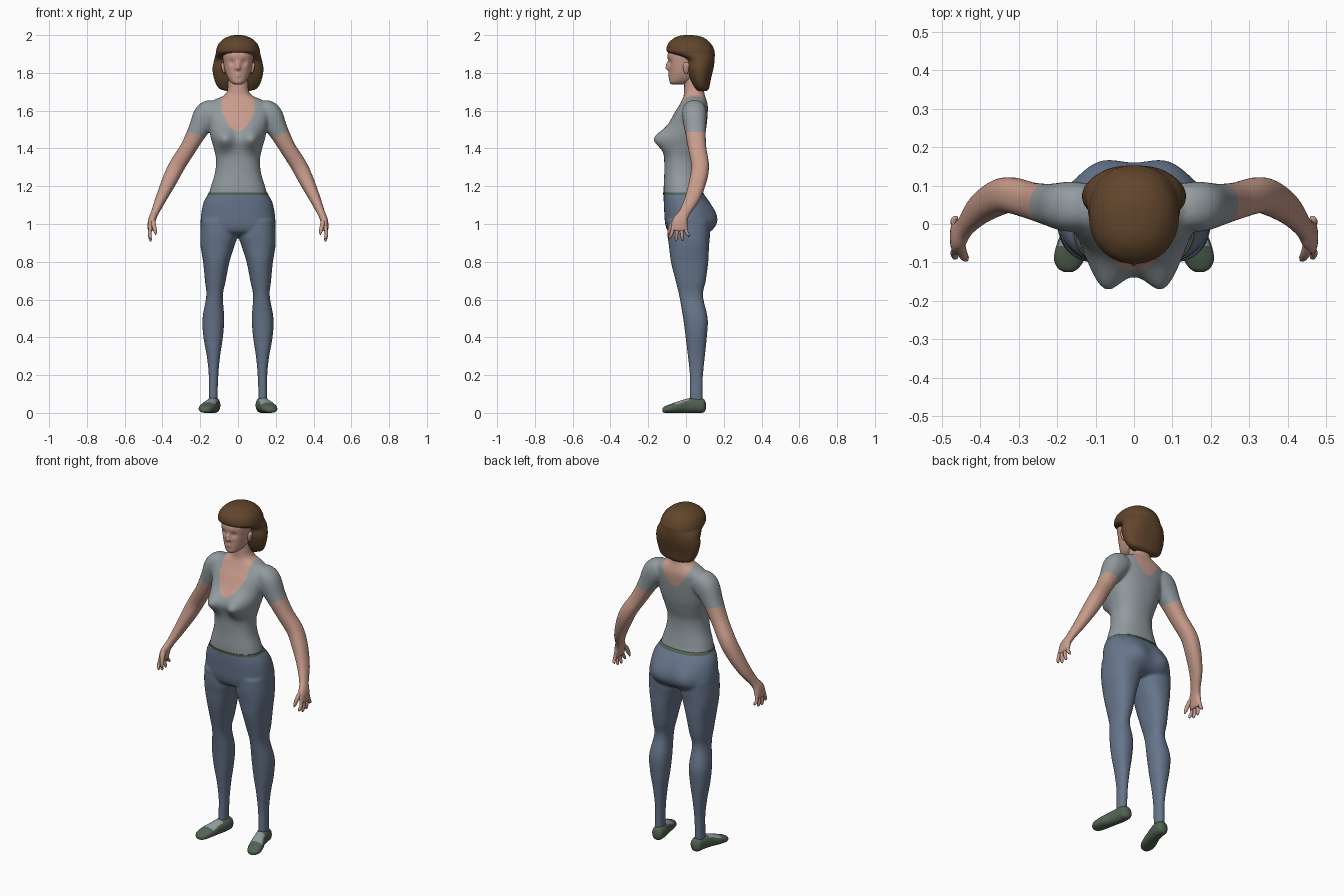
import bpy, bmesh
from math import cos, sin, pi, exp, copysign
from mathutils import Vector

cube = bpy.data.objects.get("Cube")
if cube:
    bpy.data.objects.remove(cube)


def material(name, r, g, b):
    m = bpy.data.materials.new(name)
    m.use_nodes = True
    m.diffuse_color = (r, g, b, 1)
    m.node_tree.nodes["Principled BSDF"].inputs["Base Color"].default_value = (r, g, b, 1)
    return m


SKIN = material("skin", .58, .33, .26)
SHIRT = material("grey_shirt", .29, .33, .35)
DENIM = material("blue_denim", .135, .18, .26)
HAIR = material("brown_hair", .12, .06, .025)
SHOE = material("green_shoe", .085, .125, .085)


def spline(a, b, c, d, t):
    return .5 * (2 * b + (c - a) * t + (2 * a - 5 * b + 4 * c - d) * t * t
                 + (3 * b - a - 3 * c + d) * t ** 3)


def loft(bm, rings, axis=None, side=1, seg=40, sub=6, power=2.3):
    """Skin smooth cross-sections (x, y, z, half width, half depth)."""
    pts = [rings[0], *rings, rings[-1]]
    dense = []
    for i in range(len(rings) - 1):
        for k in range(sub):
            dense.append([spline(*v, k / sub) for v in zip(*pts[i:i + 4])])
    dense.append(rings[-1])
    mids = [Vector(r[:3]) for r in dense]
    loops = []
    for i, r in enumerate(dense):
        t = Vector(axis) if axis else mids[min(i + 1, len(mids) - 1)] - mids[max(i - 1, 0)]
        t.normalize()
        ref = Vector((0, 0, 1)) if abs(t.y) > .8 else Vector((0, 1, 0))
        v = (ref - t * ref.dot(t)).normalized()
        u = v.cross(t)
        loop = []
        for k in range(seg):
            a = 2 * pi * (k + .5) / seg
            cu, cv = (copysign(abs(f) ** (2 / power), f) for f in (cos(a), sin(a)))
            p = mids[i] + u * cu * max(r[3], .001) + v * cv * max(r[4], .001)
            loop.append(bm.verts.new((p.x * side, p.y, max(p.z, 0))))
        loops.append(loop)
    for a, b in zip(loops, loops[1:]):
        for k in range(seg):
            n = (k + 1) % seg
            bm.faces.new((a[k], a[n], b[n], b[k]))
    bm.faces.new(loops[0][::-1])
    bm.faces.new(loops[-1])


def boxed(rows):
    """Rows of z and x, y limits turned into level cross-sections."""
    return [((a + b) / 2, (c + d) / 2, z, (b - a) / 2, (d - c) / 2) for z, a, b, c, d in rows]


def level(rows):
    return boxed([(z, -w, w, front, back) for z, w, front, back in rows])


def swell(bm, centre, push, radius, mirror=True):
    """Push the surface softly along y around a point, on both sides."""
    x, y, z = centre
    for s in ((1, -1) if mirror else (1,)):
        mid = Vector((x * s, y, z))
        moves = [(v, exp(-(v.co - mid).length_squared / radius ** 2)) for v in bm.verts]
        for v, w in moves:
            v.co.y += push * w


def finish(bm, name, mats, rule=None, fuse=False):
    bmesh.ops.recalc_face_normals(bm, faces=bm.faces[:])
    me = bpy.data.meshes.new(name)
    bm.to_mesh(me)
    bm.free()
    ob = bpy.data.objects.new(name, me)
    bpy.context.collection.objects.link(ob)
    if fuse:
        remesh = ob.modifiers.new("fuse", 'REMESH')
        remesh.mode = 'VOXEL'
        remesh.voxel_size = .007
        relax = ob.modifiers.new("relax", 'SMOOTH')
        relax.factor, relax.iterations = .5, 6
        bpy.context.view_layer.update()
        graph = bpy.context.evaluated_depsgraph_get()
        me = bpy.data.meshes.new_from_object(ob.evaluated_get(graph))
        ob.modifiers.clear()
        ob.data = me
        me.name = name
    me.materials.clear()
    for m in mats:
        me.materials.append(m)
    for p in me.polygons:
        p.material_index = rule(p.center, p.normal) if rule else 0
    me.shade_smooth()
    me.set_sharp_from_angle(angle=1.1)
    return ob


UP = (0, 0, 1)
SIDES = (("left", 1), ("right", -1))

# Torso, neck and arms fused into one skin
bm = bmesh.new()
loft(bm, level([
    (1.152, .155, -.118, .09), (1.2, .143, -.118, .08), (1.27, .122, -.115, .07),
    (1.34, .116, -.115, .07), (1.4, .128, -.115, .085), (1.46, .145, -.113, .1),
    (1.53, .158, -.09, .11), (1.59, .17, -.06, .115), (1.63, .16, -.035, .115),
    (1.66, .12, -.02, .107), (1.68, .075, -.012, .1), (1.71, .056, -.01, .095),
    (1.78, .052, -.01, .09)]), UP, seg=64)
swell(bm, (.077, -.11, 1.45), -.068, .058)
arm = [(.12, .045, 1.6, .06, .06), (.165, .045, 1.575, .07, .065),
       (.215, .05, 1.49, .052, .055), (.265, .06, 1.4, .043, .048),
       (.322, .075, 1.31, .043, .047), (.36, .065, 1.235, .04, .046),
       (.405, .035, 1.14, .03, .04), (.44, -.008, 1.06, .021, .03),
       (.456, -.03, 1.02, .02, .04), (.462, -.035, .985, .017, .044),
       (.464, -.036, .96, .013, .04)]
for _, s in SIDES:
    loft(bm, arm, side=s)


def shirt_rule(c, n):
    x = abs(c.x)
    if x > .155 and c.z < 1.4 + x / 3:        # below the sleeve
        return 1
    if c.z > 1.68 and x < .09:                # neck
        return 1
    depth = (c.z - (1.49 if c.y < .03 else 1.555)) / .1
    return int(depth > 0 and x < .085 * min(1, depth) ** .5)


finish(bm, "shirt_and_arms", [SHIRT, SKIN], shirt_rule, fuse=True)

# Fingers and thumbs
for label, s in SIDES:
    bm = bmesh.new()
    for i, tip in enumerate((.922, .908, .912, .932)):
        y, drift = -.067 + .021 * i, .006 * (i - 1.5)
        loft(bm, [(.463, y, .985, .01, .011), (.468, y + drift, .95, .009, .009),
                  (.464, y + 2 * drift, tip + .01, .008, .008),
                  (.46, y + 2 * drift, tip, .003, .003)], side=s, seg=10, sub=3)
    loft(bm, [(.453, -.045, 1.03, .012, .014), (.446, -.075, .995, .012, .013),
              (.438, -.089, .96, .009, .009), (.435, -.092, .943, .003, .003)],
         side=s, seg=12, sub=3)
    finish(bm, label + "_fingers", [SKIN])

# Trousers: pelvis and legs fused
bm = bmesh.new()
loft(bm, level([
    (1.168, .152, -.118, .085), (1.12, .18, -.118, .118), (1.06, .194, -.115, .138),
    (1.0, .198, -.11, .142), (.96, .19, -.095, .12), (.94, .13, -.06, .08)]), UP, seg=64)
swell(bm, (.083, .13, 1.03), .03, .075)
leg = boxed([
    (1.02, .006, .196, -.1, .13), (.94, .002, .2, -.098, .127), (.88, .02, .198, -.09, .122),
    (.8, .045, .185, -.08, .118), (.7, .065, .175, -.055, .105), (.62, .08, .168, -.036, .09),
    (.5, .073, .188, -.015, .115), (.4, .08, .183, -.002, .11), (.3, .095, .165, .01, .1),
    (.2, .104, .155, .02, .09), (.1, .108, .155, .02, .088), (.04, .108, .155, .02, .088)])
for _, s in SIDES:
    loft(bm, leg, UP, side=s)
finish(bm, "trousers", [DENIM], fuse=True)

# Thin waistband under the shirt hem
bm = bmesh.new()
loft(bm, level([(1.153, .161, -.121, .099), (1.167, .155, -.121, .091)]), UP, seg=64, sub=2)
finish(bm, "waistband", [SHOE])

# Slip-on shoes with an open instep
shoe = [(.125, .105, .036, .014, .018), (.127, .092, .038, .031, .036),
        (.13, .05, .041, .036, .041), (.142, 0, .037, .037, .037),
        (.158, -.05, .029, .042, .029), (.168, -.09, .022, .04, .022),
        (.171, -.115, .017, .027, .016), (.171, -.125, .015, .01, .008)]


def instep(c, n):
    return int(n.z > .6 and c.z > .04 and -.055 < c.y < .02)


for label, s in SIDES:
    bm = bmesh.new()
    loft(bm, shoe, (0, -1, 0), side=s)
    finish(bm, label + "_shoe", [SHOE, SHIRT], instep)

# Head with modelled nose, eye sockets, lips and chin
bm = bmesh.new()
loft(bm, level([
    (1.738, .018, -.075, -.02), (1.75, .038, -.087, .02), (1.775, .055, -.089, .06),
    (1.81, .069, -.09, .09), (1.85, .077, -.094, .11), (1.9, .083, -.097, .12),
    (1.94, .075, -.075, .1)]), UP, seg=96, sub=8)
swell(bm, (0, -.093, 1.826), -.02, .013, mirror=False)
swell(bm, (0, -.095, 1.846), -.011, .012, mirror=False)
swell(bm, (0, -.09, 1.788), -.005, .014, mirror=False)
swell(bm, (.031, -.086, 1.856), .01, .017)
finish(bm, "head", [SKIN])

# Ears
for label, s in SIDES:
    bm = bmesh.new()
    loft(bm, boxed([(1.795, .07, .076, -.004, .008), (1.81, .068, .083, -.012, .014),
                    (1.84, .07, .09, -.016, .018), (1.855, .074, .084, -.006, .012)]),
         UP, side=s, seg=16, sub=4)
    finish(bm, label + "_ear", [SKIN])

# Bobbed hair, open around the face
bm = bmesh.new()
loft(bm, level([
    (1.704, .06, .055, .11), (1.718, .1, .045, .122), (1.76, .124, .022, .13),
    (1.82, .135, .002, .142), (1.87, .126, -.008, .15), (1.902, .118, -.085, .152),
    (1.92, .116, -.103, .15), (1.955, .102, -.095, .132), (1.983, .072, -.065, .1),
    (1.997, .035, -.03, .06), (2.0, .008, .005, .02)]), UP, seg=48, power=2.15)
swell(bm, (.06, .15, 1.83), .006, .05)
finish(bm, "hair", [HAIR])
